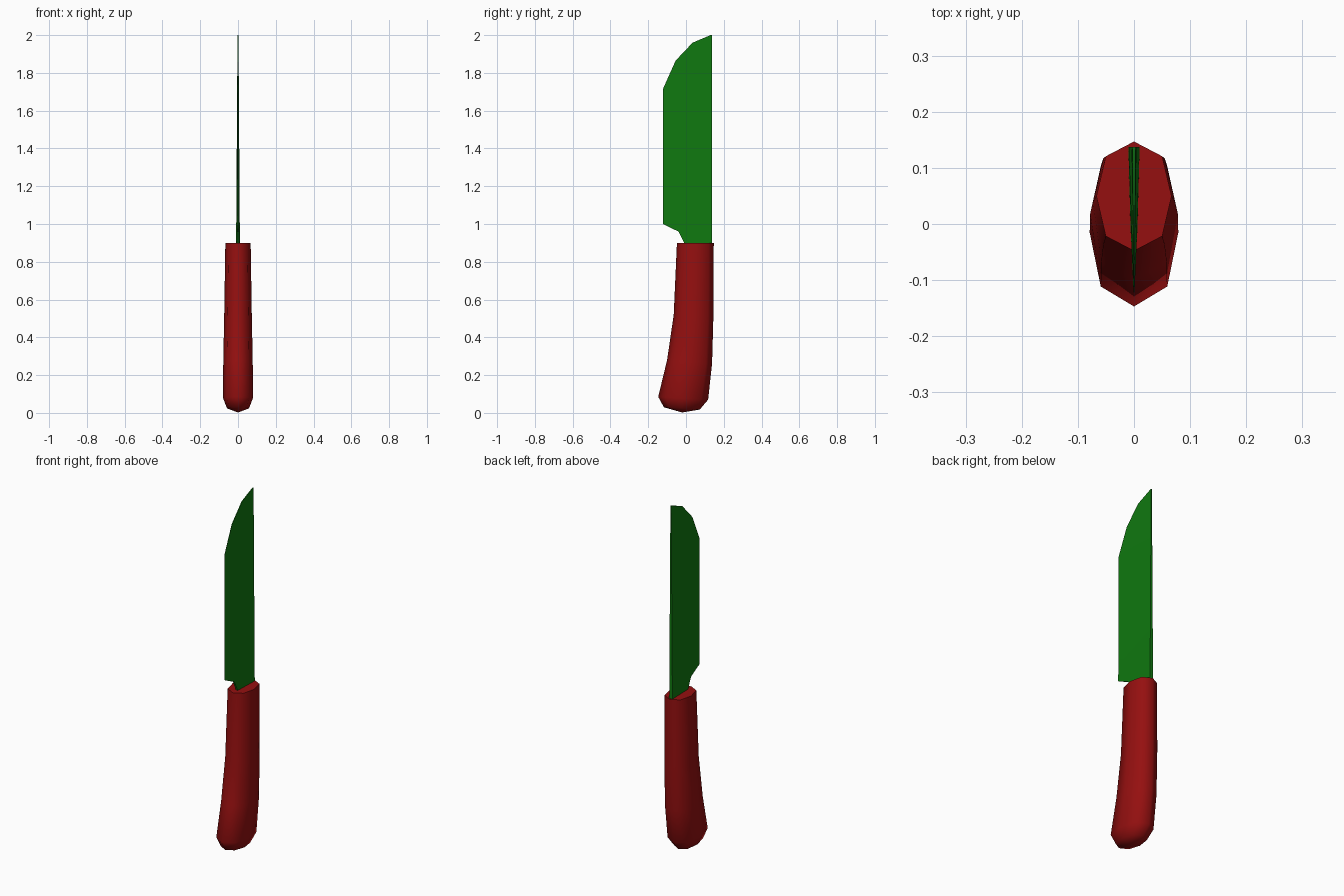
import bpy, bmesh

if "Cube" in bpy.data.objects:
    bpy.data.objects.remove(bpy.data.objects["Cube"])


def material(name, rgb):
    m = bpy.data.materials.new(name)
    m.diffuse_color = (*rgb, 1)
    m.use_nodes = True
    m.node_tree.nodes["Principled BSDF"].inputs["Base Color"].default_value = m.diffuse_color
    return m


def finish(name, bm, mat, angle):
    bmesh.ops.recalc_face_normals(bm, faces=bm.faces[:])
    me = bpy.data.meshes.new(name)
    bm.to_mesh(me)
    bm.free()
    me.materials.append(mat)
    ob = bpy.data.objects.new(name, me)
    bpy.context.collection.objects.link(ob)
    bpy.ops.object.select_all(action='DESELECT')
    ob.select_set(True)
    bpy.context.view_layer.objects.active = ob
    bpy.ops.object.shade_smooth_by_angle(angle=angle)


red = material("dark red", (0.3, 0.005, 0.005))
green = material("dark green", (0.005, 0.19, 0.005))

# Handle: octagonal rings lofted along a curved grip
OCT = [(0, 1), (0.75, 0.73), (1, 0), (0.75, -0.73),
       (0, -1), (-0.75, -0.73), (-1, 0), (-0.75, 0.73)]
# front y, front z, back y, back z, half width
RINGS = [(-0.117, 0.03, 0.073, 0.018, 0.058),
         (-0.147, 0.085, 0.117, 0.07, 0.079),
         (-0.10, 0.28, 0.138, 0.26, 0.078),
         (-0.065, 0.52, 0.145, 0.51, 0.073),
         (-0.048, 0.90, 0.147, 0.90, 0.067)]
bm = bmesh.new()
rings = []
for yf, zf, yb, zb, w in RINGS:
    rings.append([bm.verts.new((w * u,
                                (yf + yb) / 2 + v * (yb - yf) / 2,
                                (zf + zb) / 2 + v * (zb - zf) / 2))
                  for u, v in OCT])
for a, b in zip(rings, rings[1:]):
    for i in range(8):
        j = (i + 1) % 8
        bm.faces.new((a[i], a[j], b[j], b[i]))
bm.faces.new(rings[-1])
butt = bm.verts.new((0, -0.02, 0.002))
for i in range(8):
    bm.faces.new((rings[0][i], rings[0][(i + 1) % 8], butt))
finish("handle", bm, red, 1.05)

# Blade: wedge rows from cutting edge to spine, thinning toward the tip
SPINE = 0.137
EDGE = [(-0.01, 0.89), (-0.01, 0.90), (-0.04, 0.96), (-0.122, 1.0),
        (-0.122, 1.715), (-0.055, 1.865), (0.035, 1.96), (0.13, 2.0)]


def half_thickness(y, z):
    return (0.001 + 0.009 * min(1, (y + 0.122) / 0.2)) * (1 - 0.75 * (z - 0.9) / 1.1)


bm = bmesh.new()
rows = []
for y, z in EDGE:
    rows.append([bm.verts.new((s * half_thickness(p, z), p, z))
                 for s, p in ((1, y), (1, SPINE), (-1, SPINE), (-1, y))])
for a, b in zip(rows, rows[1:]):
    for i in range(4):
        j = (i + 1) % 4
        bm.faces.new((a[i], a[j], b[j], b[i]))
bm.faces.new(rows[0])
bm.faces.new(rows[-1])
finish("blade", bm, green, 0.5)
